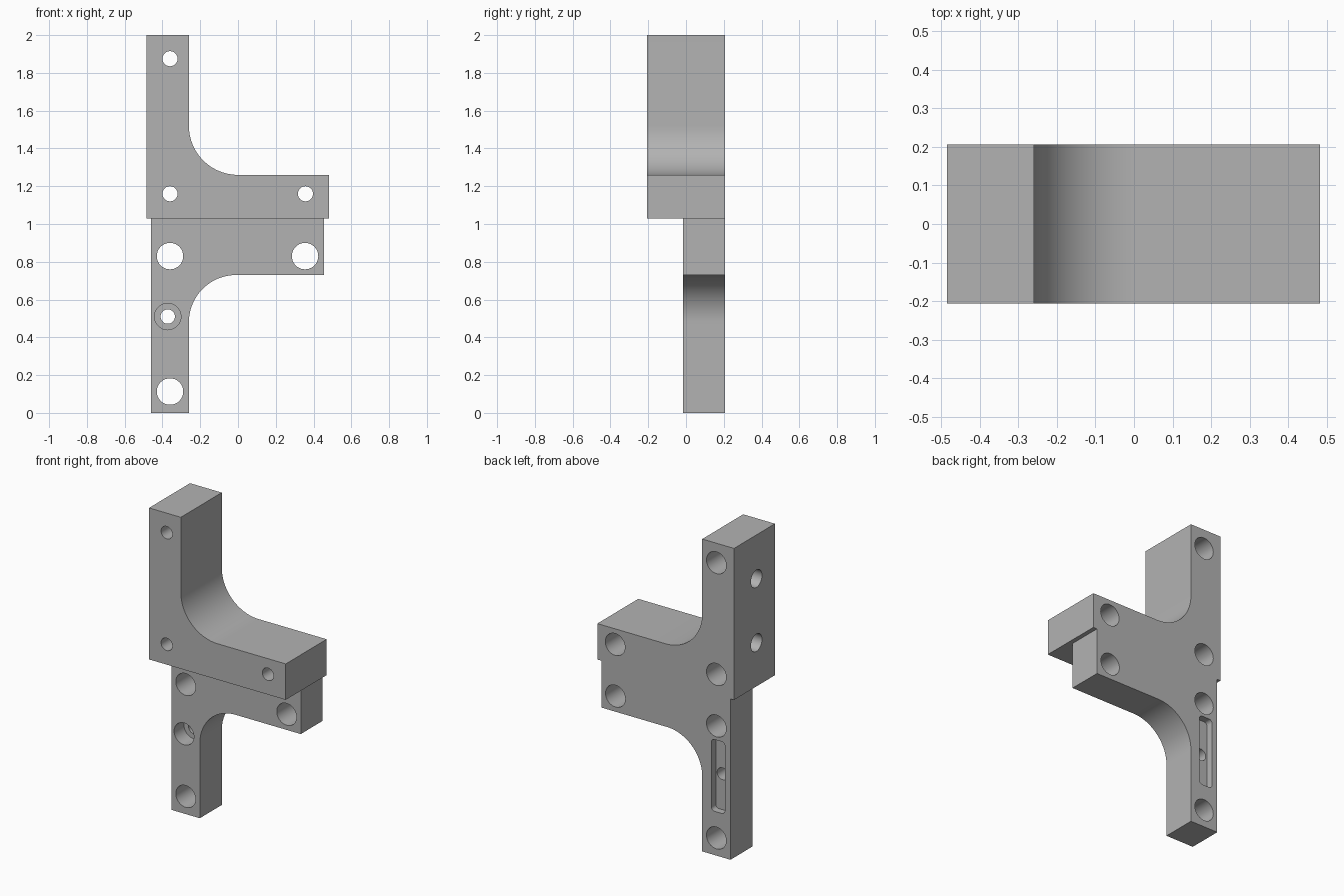
import bpy
from math import cos, sin, pi, radians

cube = bpy.data.objects.get("Cube")
if cube:
    bpy.data.objects.remove(cube)

FRONT, BACK, STEP = -0.207, 0.207, -0.015

grey = bpy.data.materials.new("plain grey")
grey.use_nodes = True
GREY = (0.45, 0.45, 0.45, 1)
grey.diffuse_color = GREY
grey.node_tree.nodes["Principled BSDF"].inputs["Base Color"].default_value = GREY


def arc(cx, cz, r, start, end, steps=24):
    """Points on an arc in the xz plane, angles in degrees."""
    angles = [radians(start + (end - start) * i / steps) for i in range(steps + 1)]
    return [(cx + r * cos(a), cz + r * sin(a)) for a in angles]


def prism(name, outline, y0, y1):
    """Extrude a counterclockwise xz outline from y0 back to y1."""
    n = len(outline)
    verts = [(x, y, z) for y in (y0, y1) for x, z in outline]
    faces = [tuple(range(n)), tuple(reversed(range(n, 2 * n)))]
    faces += [(i, i + n, (i + 1) % n + n, (i + 1) % n) for i in range(n)]
    mesh = bpy.data.meshes.new(name)
    mesh.from_pydata(verts, [], faces)
    mesh.materials.append(grey)
    obj = bpy.data.objects.new(name, mesh)
    bpy.context.collection.objects.link(obj)
    return obj


def combine(target, other, operation):
    """Apply a boolean to the target and discard the other object."""
    mod = target.modifiers.new(operation, 'BOOLEAN')
    mod.operation = operation
    mod.solver = 'EXACT'
    mod.object = other
    bpy.context.view_layer.objects.active = target
    bpy.ops.object.modifier_apply(modifier=mod.name)
    bpy.data.objects.remove(other)


def bore(target, x, z, r, y0, y1):
    """Drill a round hole along y."""
    circle = arc(x, z, r, 0, 360, 40)[:-1]
    combine(target, prism("bore_cutter", circle, y0, y1), 'DIFFERENCE')


# Thick upper bracket, with a filleted inner corner
upper = [(-0.485, 1.03), (0.483, 1.03), (0.483, 1.26)]
upper += arc(0, 1.52, 0.26, 270, 180) + [(-0.26, 2), (-0.485, 2)]
bracket = prism("mounting_bracket", upper, FRONT, BACK)

# Thinner lower bracket, flush with the back
lower = [(-0.46, 0), (-0.26, 0)] + arc(-0.01, 0.48, 0.25, 180, 90)
lower += [(0.455, 0.73), (0.455, 1.1), (-0.46, 1.1)]
combine(bracket, prism("lower_bracket", lower, STEP, BACK), 'UNION')

# Counterbored screw holes in the upper bracket
for x, z in ((-0.36, 1.875), (-0.36, 1.16), (0.357, 1.16)):
    bore(bracket, x, z, 0.04, -0.5, 0.5)
    bore(bracket, x, z, 0.07, 0.0, 0.5)

# Plain through holes in the lower bracket
for x, z in ((-0.36, 0.83), (0.355, 0.83), (-0.36, 0.113)):
    bore(bracket, x, z, 0.07, -0.5, 0.5)

# Middle screw hole, counterbored from the front
bore(bracket, -0.372, 0.51, 0.038, -0.5, 0.5)
bore(bracket, -0.372, 0.51, 0.07, -0.5, STEP + 0.1)

# Shallow rounded slot on the back
X0, X1, Z0, Z1, R = -0.42, -0.325, 0.28, 0.74, 0.022
slot = (arc(X1 - R, Z0 + R, R, -90, 0, 6) + arc(X1 - R, Z1 - R, R, 0, 90, 6)
        + arc(X0 + R, Z1 - R, R, 90, 180, 6) + arc(X0 + R, Z0 + R, R, 180, 270, 6))
combine(bracket, prism("slot_cutter", slot, BACK - 0.045, 0.5), 'DIFFERENCE')

# Blind holes in the outer side of the column
for z in (1.72, 1.31):
    bpy.ops.mesh.primitive_cylinder_add(vertices=40, radius=0.056, depth=0.3,
                                        location=(-0.52, -0.02, z),
                                        rotation=(0, pi / 2, 0))
    cutter = bpy.context.object
    cutter.data.materials.append(grey)
    combine(bracket, cutter, 'DIFFERENCE')

# Smooth the fillets and bores, keep the edges sharp
bpy.ops.object.select_all(action='DESELECT')
bracket.select_set(True)
bpy.context.view_layer.objects.active = bracket
bpy.ops.object.shade_smooth_by_angle(angle=radians(30))
